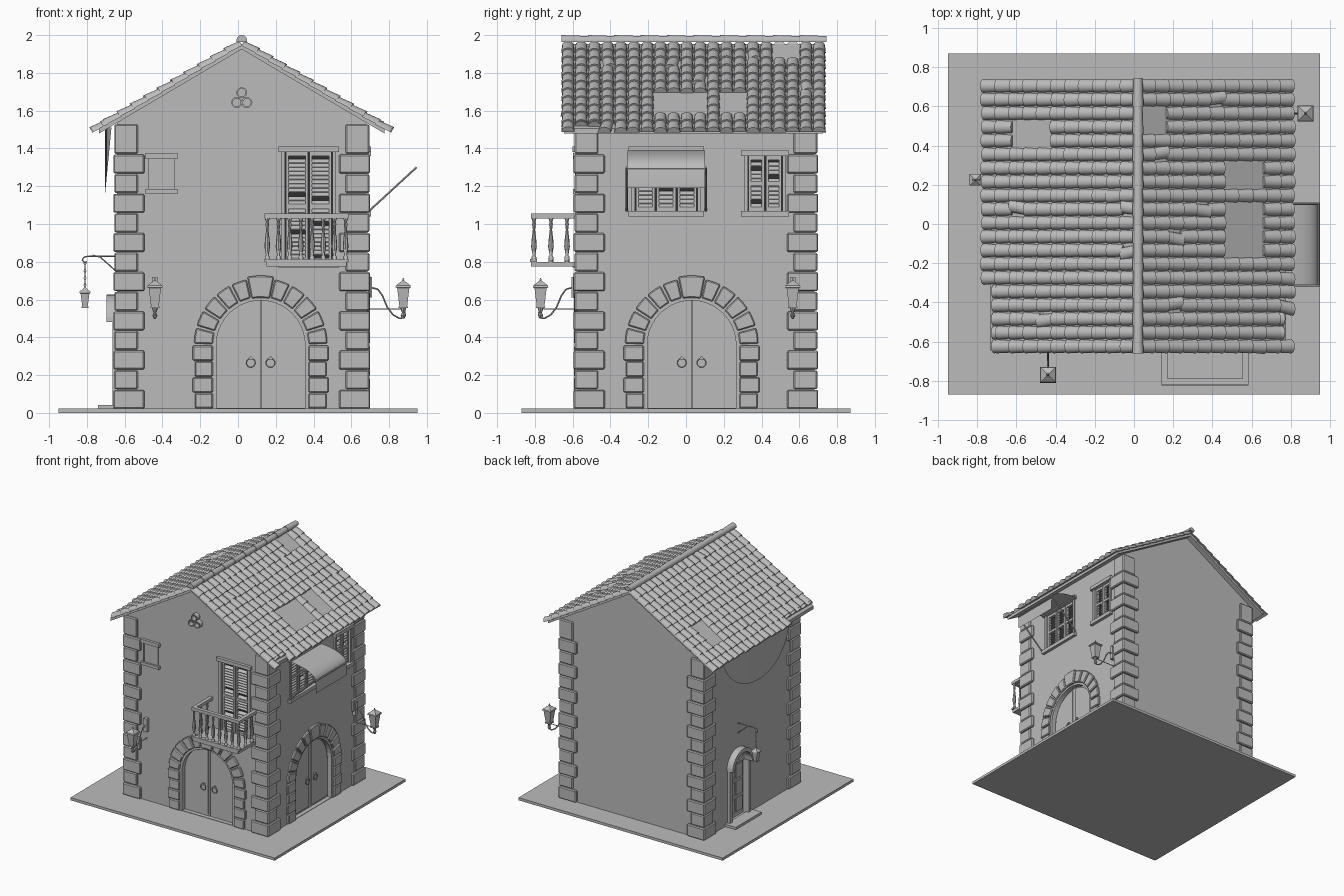
import bpy, bmesh, math, random
from mathutils import Matrix, Vector

if "Cube" in bpy.data.objects:
    bpy.data.objects.remove(bpy.data.objects["Cube"])
random.seed(4)
pi = math.pi

def material(name, c):
    m = bpy.data.materials.new(name)
    m.diffuse_color = (c, c, c, 1)
    m.use_nodes = True
    m.node_tree.nodes["Principled BSDF"].inputs["Base Color"].default_value = m.diffuse_color
    return m
GREY, DARK = material("plain grey", 0.5), material("dark opening", 0.03)

# Facade frames: (u along wall, v outward, z up) to world
X0, X1, Y0, Y1 = -0.64, 0.68, -0.575, 0.68
WORLD = Matrix()
FRONT = Matrix(((1, 0, 0, 0), (0, -1, 0, Y0), (0, 0, 1, 0), (0, 0, 0, 1)))
RIGHT = Matrix(((0, 1, 0, X1), (1, 0, 0, 0), (0, 0, 1, 0), (0, 0, 0, 1)))
LEFT = Matrix(((0, -1, 0, X0), (1, 0, 0, 0), (0, 0, 1, 0), (0, 0, 0, 1)))

def finish(name, bm, M=WORLD, mat=GREY, smooth=False, bevel=0):
    bm.transform(M)
    bmesh.ops.recalc_face_normals(bm, faces=bm.faces)
    me = bpy.data.meshes.new(name)
    bm.to_mesh(me)
    bm.free()
    me.materials.append(mat)
    o = bpy.data.objects.new(name, me)
    bpy.context.collection.objects.link(o)
    if bevel:
        b = o.modifiers.new("bevel", 'BEVEL')
        b.width, b.segments = bevel, 1
    if smooth:
        bpy.ops.object.select_all(action='DESELECT')
        o.select_set(True)
        bpy.context.view_layer.objects.active = o
        bpy.ops.object.shade_smooth_by_angle(angle=0.7)
    return o

def loft(bm, rings):
    vs = [[bm.verts.new(p) for p in r] for r in rings]
    n = len(vs[0])
    for a, b in zip(vs, vs[1:]):
        for i in range(n):
            bm.faces.new((a[i], a[(i + 1) % n], b[(i + 1) % n], b[i]))
    bm.faces.new(vs[0])
    bm.faces.new(vs[-1])

def prism(bm, pts, v0, v1):
    loft(bm, [[(u, v, z) for u, z in pts] for v in (v0, v1)])

def box(bm, u0, u1, v0, v1, z0, z1):
    prism(bm, [(u0, z0), (u1, z0), (u1, z1), (u0, z1)], v0, v1)

def lathe(bm, u, v, prof, n=8, rot=0):
    loft(bm, [[(u + r * math.cos(rot + 2 * pi * k / n), v + r * math.sin(rot + 2 * pi * k / n), z)
               for k in range(n)] for r, z in prof])

def rods(bm, pts, r, n=6):
    for p, q in zip(pts, pts[1:]):
        p, q = Vector(p), Vector(q)
        R = (q - p).to_track_quat('Z', 'Y').to_matrix()
        c = [R @ Vector((r * math.cos(2 * pi * k / n), r * math.sin(2 * pi * k / n), 0)) for k in range(n)]
        loft(bm, [[p + w for w in c], [q + w for w in c]])

def arc(c, r, zc, a0, a1, n):
    return [(c + r * math.cos(a0 + (a1 - a0) * k / n), zc + r * math.sin(a0 + (a1 - a0) * k / n)) for k in range(n + 1)]

def arch(c, r, spring, z0):
    return [(c + r, z0)] + arc(c, r, spring, 0, pi, 20) + [(c - r, z0)]

# Ground slab
bm = bmesh.new(); box(bm, -0.95, 0.95, -0.87, 0.87, 0, 0.022); finish("ground_slab", bm)

# House body with door and window recesses
RC, SL = 0.02, 0.59          # ridge x and roof slope
zr = lambda x, top: top - SL * abs(x - RC)
bm = bmesh.new()
prism(bm, [(X0, 0.02), (X1, 0.02), (X1, zr(X1, 1.935)), (RC, 1.935), (X0, zr(X0, 1.935))], Y0, Y1)
body = finish("house_walls", bm)
DOORS = [(FRONT, 0.12, "front"), (RIGHT, 0.03, "right")]
WINDOWS = [(FRONT, 0.25, 0.5, 0.80, 1.38, 2, "balcony"), (RIGHT, -0.27, 0.06, 1.07, 1.38, 3, "awning"),
           (RIGHT, 0.327, 0.51, 1.07, 1.36, 2, "side")]
cut = bmesh.new()
for M, pts in [(M, arch(c, 0.245, 0.36, 0.025)) for M, c, _ in DOORS] + [(LEFT, arch(0.225, 0.115, 0.48, 0.03))] + \
        [(w[0], [(w[1], w[3]), (w[2], w[3]), (w[2], w[4]), (w[1], w[4])]) for w in WINDOWS]:
    t = bmesh.new()
    prism(t, pts, -0.05, 0.05)
    t.transform(M)
    me = bpy.data.meshes.new("tmp"); t.to_mesh(me); t.free()
    cut.from_mesh(me); bpy.data.meshes.remove(me)
cutter = finish("recess_cutter", cut)
cutter.hide_render = True
mod = body.modifiers.new("recess", 'BOOLEAN')
mod.object, mod.operation, mod.solver = cutter, 'DIFFERENCE', 'EXACT'
bpy.context.view_layer.objects.active = body
bpy.ops.object.modifier_apply(modifier="recess")
bpy.data.objects.remove(cutter)

# Corner stones, alternately long and short
bm = bmesh.new()
zs = [0.02 + 0.1038 * i for i in range(14)] + [1.53]
for sx, cx in ((1, -0.66), (-1, 0.70)):
    for sy, cy in ((1, -0.595), (-1, 0.70)):
        for i in range(14):
            L, d = ((0.13, 0.005), (0.165, 0))[1 if i % 2 == 0 else 0]
            xs, ys = sorted((cx + sx * d, cx + sx * L)), sorted((cy + sy * d, cy + sy * L))
            box(bm, *xs, *ys, zs[i] + 0.002, zs[i + 1] - 0.002)
finish("corner_stones", bm, bevel=0.007)

# Big arched doors
for M, c, side in DOORS:
    bm = bmesh.new()
    step = pi / 11.4
    edges = [0] + [step * (i + 1) for i in range(5)]
    spans = [(a, b) for a, b in zip(edges, edges[1:])]
    spans += [(pi - b, pi - a) for a, b in spans]
    for i, (a, b) in enumerate(spans):
        prism(bm, arc(c, 0.353, 0.36, a + .02, b - .02, 3) + arc(c, 0.253, 0.36, b - .02, a + .02, 3), -0.02, 0.018)
    a = 5 * step
    prism(bm, arc(c, 0.367, 0.36, a, pi - a, 3) + arc(c, 0.25, 0.36, pi - a, a, 3), -0.02, 0.022)
    for s in (-1, 1):
        for i in range(4):
            u = sorted((c + s * 0.253, c + s * (0.36 if i % 2 else 0.348)))
            box(bm, *u, -0.02, 0.018, 0.024 + 0.084 * i, 0.104 + 0.084 * i)
    finish(side + "_door_stones", bm, M, bevel=0.006)
    bm = bmesh.new()
    prism(bm, arch(c, 0.255, 0.36, 0.022) + arch(c, 0.235, 0.36, 0.022)[::-1], -0.05, 0.004)
    finish(side + "_door_inner_arch", bm, M)
    bm = bmesh.new()
    for s in (-1, 1):
        for r, g, z0, v0, v1 in ((0.245, 0.002, 0.025, -0.06, -0.035), (0.225, 0.018, 0.04, -0.04, -0.028)):
            e = math.acos(g / r)
            prism(bm, [(c + s * g, z0), (c + s * r, z0)] + [(c + s * r * math.cos(e * k / 10), 0.36 + r * math.sin(e * k / 10)) for k in range(11)], v0, v1)
    finish(side + "_door_leaves", bm, M)
    bm = bmesh.new()
    for s in (-1, 1):
        rods(bm, [(u, -0.015, z) for u, z in arc(c + s * 0.052, 0.024, 0.265, 0, 2 * pi, 12)], 0.004)
        rods(bm, [(c + s * 0.052, -0.03, 0.29), (c + s * 0.052, -0.01, 0.29)], 0.009, 8)
    finish(side + "_door_knockers", bm, M, smooth=True)

# Louvred windows
for M, u0, u1, z0, z1, n, name in WINDOWS:
    bm = bmesh.new()
    box(bm, u0 - 0.035, u1 + 0.035, -0.01, 0.025, z1, z1 + 0.03)
    box(bm, u0 - 0.035, u1 + 0.035, -0.01, 0.025, z0 - 0.03, z0)
    for u in (u0 - 0.02, u1):
        box(bm, u, u + 0.02, -0.04, 0.01, z0, z1)
    finish(name + "_window_frame", bm, M)
    bm = bmesh.new(); box(bm, u0, u1, -0.049, -0.045, z0, z1)
    finish(name + "_window_dark", bm, M, DARK)
    bm = bmesh.new()
    w = (u1 - u0) / n
    for i in range(n):
        a, b = u0 + i * w + 0.004, u0 + (i + 1) * w - 0.004
        for p in (a, b - 0.014):
            box(bm, p, p + 0.014, -0.03, -0.005, z0, z1)
        for z in (z0, (z0 + z1) / 2 - 0.01, z1 - 0.02):
            box(bm, a, b, -0.03, -0.006, z, z + 0.02)
        k = int((z1 - z0 - 0.03) / 0.022)
        for j in range(k):
            if random.random() < 0.88:
                z = z0 + 0.015 + j * 0.022
                loft(bm, [[(u, -0.008, z), (u, -0.008, z + 0.004), (u, -0.028, z + 0.023), (u, -0.028, z + 0.019)] for u in (a, b)])
    finish(name + "_window_shutters", bm, M)

# Blind window and three vent pipes on the front
bm = bmesh.new()
for u0, u1, v, z0, z1 in ((-.49, -.32, .022, 1.345, 1.375), (-.49, -.32, .022, 1.16, 1.185), (-.475, -.335, .006, 1.18, 1.35),
                          (-.475, -.463, .012, 1.18, 1.35), (-.347, -.335, .012, 1.18, 1.35)):
    box(bm, u0, u1, -0.01, v, z0, z1)
finish("blind_window", bm, FRONT)
bm = bmesh.new()
for u, z in ((0.02, 1.695), (-0.007, 1.643), (0.047, 1.643)):
    loft(bm, [[(x, v, y) for x, y in arc(u, r, z, 0, 2 * pi * 11 / 12, 11)]
              for r, v in ((0.029, -0.02), (0.029, 0.04), (0.021, 0.04), (0.021, -0.01))])
finish("vent_pipes", bm, FRONT, smooth=True)

# Balcony
bm = bmesh.new()
box(bm, 0.15, 0.575, 0, 0.245, 0.775, 0.80)
box(bm, 0.14, 0.585, 0.215, 0.245, 1.03, 1.055)
for u in (0.14, 0.555):
    box(bm, u, u + 0.03, 0, 0.22, 1.03, 1.055)
box(bm, 0.14, 0.585, 0.215, 0.25, 0.80, 0.815)
finish("balcony_slab_and_rail", bm, FRONT)
bm = bmesh.new()
prof = [(.013, .80), (.013, .825), (.007, .835), (.015, .88), (.012, .92), (.006, .97), (.010, 1.0), (.007, 1.01), (.013, 1.03)]
for u, v in [(0.155 + 0.415 * i / 7, 0.23) for i in range(8)] + [(u, v) for u in (0.155, 0.57) for v in (0.055, 0.14)]:
    lathe(bm, u, v, prof)
finish("balcony_balusters", bm, FRONT, smooth=True)

# Wall lanterns on curved brackets
def lantern(bm, u, v, z, k=1.0):
    q = 2 ** 0.5 * k
    lathe(bm, u, v, [(.02 * q, z), (.032 * q, z + .10 * k), (.041 * q, z + .105 * k), (.038 * q, z + .115 * k), (.008, z + .14 * k), (.003, z + .155 * k)], 4, pi / 4)
    lathe(bm, u, v, [(.024 * q, z - .006), (.024 * q, z + .004)], 4, pi / 4)
for M, u, name in ((FRONT, -0.44, "front"), (RIGHT, 0.565, "right")):
    bm = bmesh.new(); lantern(bm, u, 0.195, 0.56); finish(name + "_lantern", bm, M)
    bm = bmesh.new()
    box(bm, u - 0.015, u + 0.015, 0, 0.03, 0.61, 0.72)
    rods(bm, [(u, v, z) for v, z in ((.02, .665), (.06, .655), (.085, .62), (.11, .56), (.14, .52), (.175, .50), (.20, .505), (.205, .525), (.195, .56))], 0.005)
    rods(bm, [(u, 0.0, 0.55), (u, 0.18, 0.55)], 0.003)
    lathe(bm, u, 0.195, [(.006, .50), (.014, .515), (.007, .53), (.016, .555)])
    finish(name + "_lantern_bracket", bm, M)

# Left side: small door, hood, step
D = 0.225
bm = bmesh.new()
prism(bm, arc(D, 0.147, 0.48, 0, pi, 16) + arc(D, 0.115, 0.48, pi, 0, 16), -0.02, 0.055)
for u in (D - 0.14, D + 0.11):
    box(bm, u, u + 0.03, -0.05, 0.025, 0.022, 0.48)
box(bm, D - 0.17, D + 0.17, 0, 0.10, 0.02, 0.042)
finish("side_door_surround", bm, LEFT)
bm = bmesh.new()
prism(bm, arch(D, 0.115, 0.48, 0.03), -0.06, -0.03)
for s in (-0.095, 0.01):
    for z in (0.07, 0.21, 0.35):
        box(bm, D + s, D + s + 0.085, -0.04, -0.022, z, z + 0.115)
box(bm, D - 0.115, D + 0.115, -0.04, -0.018, 0.475, 0.492)
finish("side_door", bm, LEFT)

# Hanging lantern with chain
bm = bmesh.new(); lantern(bm, D, 0.17, 0.56, 0.72); finish("hanging_lantern", bm, LEFT)
bm = bmesh.new()
rods(bm, [(D, v, z) for v, z in ((0, .83), (.15, .83), (.175, .825), (.185, .81), (.175, .797), (.16, .80))], 0.004)
rods(bm, [(D, v, z) for v, z in ((0, .745), (.05, .79), (.09, .825), (.13, .835))], 0.004)
for i in range(7):
    z = 0.665 + i * 0.019
    for k in (-1, 1):
        du, dv = (0.006 * k, 0) if i % 2 else (0, 0.006 * k)
        rods(bm, [(D, 0.17, z), (D + du, 0.17 + dv, z + 0.011), (D, 0.17, z + 0.022)], 0.002, 4)
finish("hanging_lantern_bracket", bm, LEFT)

# Thin sheets: sagging cloth on the left, awning on the right
def sheet(name, rows, M):
    bm = bmesh.new()
    vs = [[bm.verts.new(p) for p in r] for r in rows]
    for a, b in zip(vs, vs[1:]):
        for i in range(len(a) - 1):
            bm.faces.new((a[i], a[i + 1], b[i + 1], b[i]))
    finish(name, bm, M, smooth=True)
hang = [(0.04 + 0.45 * t, 0.03 + 0.035 * h, h) for t in [-math.cos(pi * k / 20) for k in range(21)]
        for h in [math.sqrt(max(0, 1 - t * t)) + 0.01]]
sheet("hanging_cloth", [[(u, v, 1.51 - 0.365 * h * f) for u, v, h in hang] for f in (0, .33, .66, 1)], LEFT)
prof = [(0.0 + 0.26 * math.sin(a), 1.29 + 0.10 * math.cos(a)) for a in [pi / 2 * k / 8 for k in range(9)]]
sheet("awning_cloth", [[(u, v, z) for u in (-0.31, 0.10)] for v, z in prof + [(0.262, 1.19)]], RIGHT)
bm = bmesh.new()
for u in (-0.313, 0.104):
    rods(bm, [(u, 0.015, 1.07), (u, 0.265, 1.30)], 0.006)
rods(bm, [(-0.313, 0.262, 1.295), (0.104, 0.262, 1.295)], 0.005)
finish("awning_arms", bm, RIGHT)

# Roof deck
bm = bmesh.new()
xs = (RC - 0.755, RC, RC + 0.755)
prism(bm, [(x, zr(x, 1.925)) for x in xs] + [(x, zr(x, 1.952)) for x in xs[::-1]], -0.645, 0.725)
finish("roof_deck", bm)

# Barrel tiles
al = math.atan(SL)
ROWS, COLS, LEN = 11, 20, 0.905 / 11
def tile(bm, side, y, s0, s1, skew=0):
    d, n = Vector((side * math.cos(al), 0, -math.sin(al))), Vector((side * math.sin(al), 0, math.cos(al)))
    o = Vector((RC, y, 1.948))
    loft(bm, [[o + d * s + Vector((0, k + r * math.cos(pi * i / 6), 0)) + n * (h + 0.9 * r * math.sin(pi * i / 6)) for i in range(7)]
              for s, r, h, k in ((s0, 0.031, -0.004, 0), (s1, 0.0355, 0.002, skew))])
for side, name in ((1, "right"), (-1, "left")):
    bm = bmesh.new()
    for c in range(COLS):
        y = -0.625 + c * 0.07
        short = 0.06 if (side < 0 and y < -0.28) or (side > 0 and -0.62 < y < -0.44) else 0
        for i in range(ROWS):
            s = i * LEN
            x = (s + LEN / 2) * math.cos(al)
            if side > 0:
                gone = (0.40 < x < 0.64 and (0.18 < y < 0.32 or -0.19 < y < 0.08)) or (x < 0.12 and 0.43 < y < 0.6)
            else:
                gone = 0.46 < x < 0.63 and 0.37 < y < 0.56
            if not gone:
                loose = random.uniform(-0.02, 0.02) if random.random() < 0.04 else 0
                end = s + LEN + 0.008 + random.uniform(-0.004, 0.004)
                tile(bm, side, y, s, end - (short if i == ROWS - 1 else 0), loose)
    finish(name + "_roof_tiles", bm, smooth=True)

# Ridge cap tiles
bm = bmesh.new()
for i in range(10):
    y = -0.66 + i * 0.14
    loft(bm, [[(x, yy, z) for x, z in arc(RC, r, 1.971, -0.3, pi + 0.3, 8)] for yy, r in ((y, 0.029), (y + 0.145, 0.024))])
finish("ridge_tiles", bm, smooth=True)
